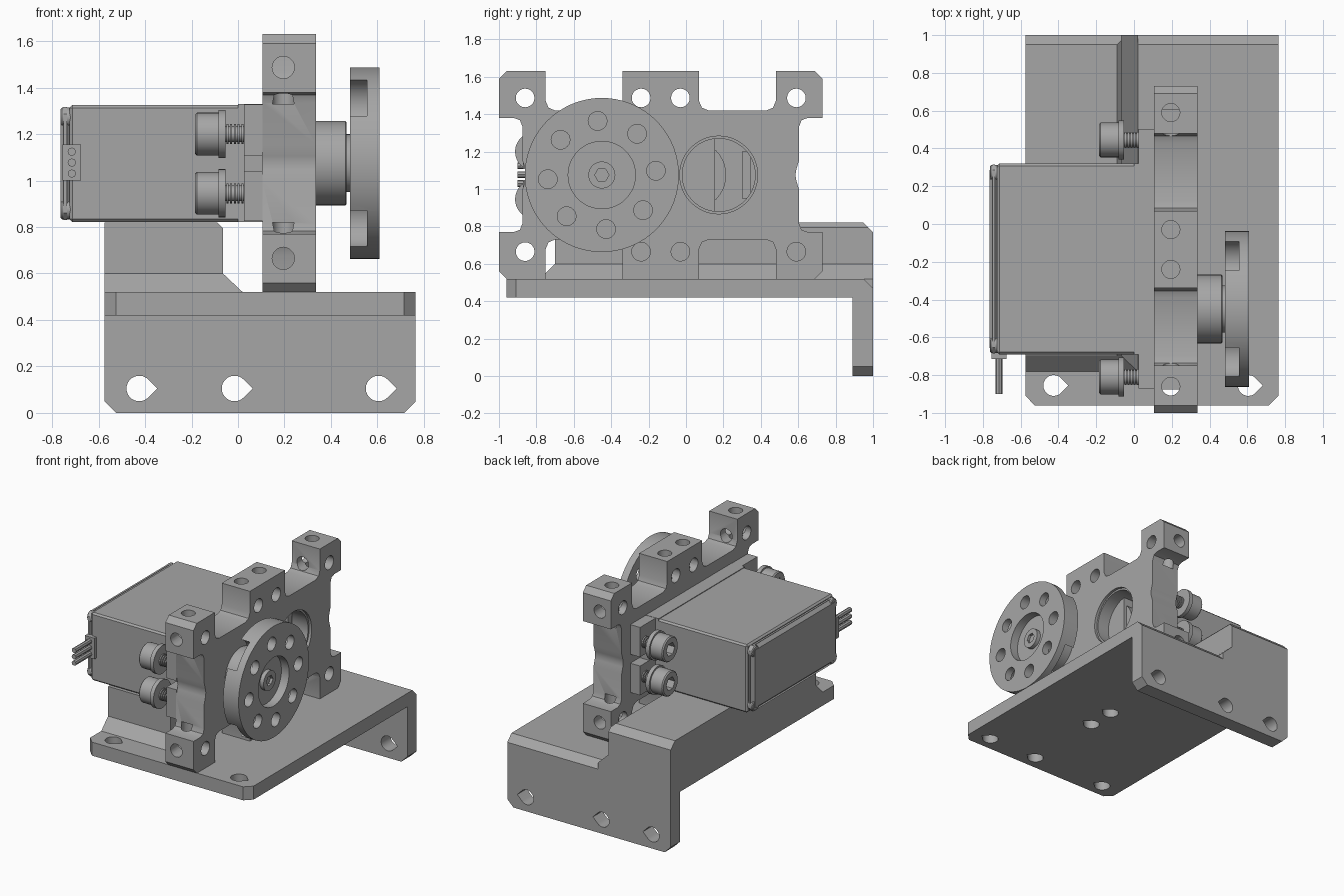
import bpy, bmesh, math
from mathutils import Vector

if "Cube" in bpy.data.objects:
    bpy.data.objects.remove(bpy.data.objects["Cube"])

GREY = (0.38, 0.38, 0.38, 1)
metal = bpy.data.materials.new("plain grey")
metal.use_nodes = True
metal.diffuse_color = GREY
metal.node_tree.nodes["Principled BSDF"].inputs["Base Color"].default_value = GREY


def place(axis, u, v, w):
    """Section coordinates (u, v) at depth w along an axis."""
    return {"X": Vector((w, u, v)), "Y": Vector((u, w, v)), "Z": Vector((u, v, w))}[axis]


def add_prism(bm, pts, axis, a, b):
    low = [bm.verts.new(place(axis, u, v, a)) for u, v in pts]
    high = [bm.verts.new(place(axis, u, v, b)) for u, v in pts]
    bm.faces.new(low)
    bm.faces.new(high)
    for i in range(len(pts)):
        j = (i + 1) % len(pts)
        bm.faces.new((low[i], low[j], high[j], high[i]))


def circle(u, v, r, n=32):
    return [(u + r * math.cos(math.tau * i / n), v + r * math.sin(math.tau * i / n))
            for i in range(n)]


def rect(u0, u1, v0, v1):
    return [(u0, v0), (u1, v0), (u1, v1), (u0, v1)]


def teardrop(u, v, r=0.055):
    arc = [math.radians(45 + 270 * i / 20) for i in range(21)]
    return [(u + r * math.cos(t), v + r * math.sin(t)) for t in arc] + [(u + r * 1.41, v)]


def solid(name, sections, axis, a, b, bevel=0, bevel_rule=None):
    """One object made of one or more extruded sections."""
    bm = bmesh.new()
    for pts in sections:
        add_prism(bm, pts, axis, a, b)
    bmesh.ops.recalc_face_normals(bm, faces=bm.faces)
    if bevel:
        edges = [e for e in bm.edges if bevel_rule is None or
                 all(bevel_rule(v.co) for v in e.verts)]
        bmesh.ops.bevel(bm, geom=edges, offset=bevel, segments=1, affect="EDGES")
    mesh = bpy.data.meshes.new(name)
    bm.to_mesh(mesh)
    bm.free()
    mesh.materials.append(metal)
    obj = bpy.data.objects.new(name, mesh)
    bpy.context.collection.objects.link(obj)
    smooth(obj)
    return obj


def smooth(obj):
    for p in obj.data.polygons:
        p.use_smooth = True
    obj.data.set_sharp_from_angle(angle=math.radians(28))


def box(name, x, y, z, bevel=0):
    return solid(name, [rect(*x, *y)], "Z", *z, bevel=bevel)


def combine(obj, cutter, operation="DIFFERENCE"):
    """Apply a boolean and throw the helper away."""
    cutter.hide_render = True
    mod = obj.modifiers.new("cut", "BOOLEAN")
    mod.object, mod.operation, mod.solver = cutter, operation, "EXACT"
    bpy.context.view_layer.update()
    deps = bpy.context.evaluated_depsgraph_get()
    mesh = bpy.data.meshes.new_from_object(obj.evaluated_get(deps))
    obj.modifiers.clear()
    obj.data = mesh
    bpy.data.objects.remove(cutter)
    smooth(obj)


def cut(obj, sections, axis, a, b):
    combine(obj, solid("cutter", sections, axis, a, b))


# Base plate with rear flange
L, R = -0.575, 0.765
base = solid("base_bracket", [[(-0.96, 0.42), (-0.96, 0.52), (0.95, 0.52), (1, 0.47),
                               (1, 0), (0.89, 0), (0.89, 0.42)]], "X", L, R)
bm = bmesh.new()
bm.from_mesh(base.data)
corners = [e for e in bm.edges if abs(e.verts[0].co.x - e.verts[1].co.x) < 0.001 and
           (all(v.co.y < -0.95 for v in e.verts) or all(v.co.z < 0.01 for v in e.verts))]
bmesh.ops.bevel(bm, geom=corners, offset=0.05, segments=1, affect="EDGES")
bm.to_mesh(base.data)
bm.free()
cut(base, [teardrop(x, 0.105) for x in (-0.425, -0.015, 0.605)], "Y", 0.8, 1.1)
cut(base, [teardrop(-0.425, -0.855), teardrop(0.605, -0.855)]
    + [teardrop(0.19, y) for y in (-0.855, -0.24, -0.03)], "Z", 0.35, 0.6)

# Riser under the motor, with sloped feet
riser = solid("riser", [[(-0.78, 0.52), (-0.70, 0.60), (-0.70, 0.82), (0.95, 0.82),
                         (1, 0.77), (1, 0.46), (0.9, 0.46), (0.9, 0.52)]], "X", L, 0.02)
combine(riser, solid("section", [[(L - 0.1, 0.4), (0.02, 0.4), (0.02, 0.52), (-0.065, 0.60),
                                  (-0.065, 0.795), (-0.09, 0.82), (-0.09, 0.9),
                                  (L - 0.1, 0.9)]], "Y", -1.2, 1.2), "INTERSECT")

# Mounting frame: quarter outline mirrored twice
CY, CZ = -0.135, 1.075
quarter = [(0.72, 0), (0.725, 0.03), (0.74, 0.08), (0.74, 0.26), (0.753, 0.293), (0.785, 0.305),
           (0.865, 0.305), (0.865, 0.515), (0.825, 0.555), (0.615, 0.555), (0.615, 0.395),
           (0.6, 0.36), (0.565, 0.345), (0.255, 0.345), (0.22, 0.36), (0.205, 0.395),
           (0.205, 0.555)]
half = quarter + [(-u, v) for u, v in reversed(quarter)]
outline = half + [(u, -v) for u, v in reversed(half[1:-1])]
frame = solid("mounting_frame", [[(CY + u, CZ + v) for u, v in outline]], "X", 0.105, 0.335)
hole_y = [CY + s * d for d in (0.725, 0.105) for s in (-1, 1)]
hole_z = (0.665, 1.487)
cut(frame, [circle(y, z, 0.05, 20) for y in hole_y for z in hole_z], "X", 0, 0.5)
for low, high in ((0.4, 0.82), (1.33, 1.8)):
    cut(frame, [circle(0.195, y, 0.048, 20) for y in hole_y], "Z", low, high)
for low, high in ((-1.1, -0.7), (0.42, 0.9)):
    cut(frame, [circle(0.195, z, 0.048, 20) for z in hole_z], "Y", low, high)
cut(frame, [circle(0.175, CZ, 0.195, 48)], "X", 0, 0.5)
cut(frame, [circle(0.175, CZ, 0.208, 48)], "X", 0.315, 0.5)

# Motor body, seen again through the round window
box("motor_body", (-0.725, 0.03), (-0.69, 0.32), (0.822, 1.325), 0.012)
box("motor_rear_cover", (-0.765, -0.72), (-0.685, 0.315), (0.83, 1.317), 0.03)
box("motor_front_cover", (0.0, 0.11), (-0.69, 0.32), (0.822, 1.33))
box("gear_housing", (0.1, 0.22), (-0.06, 0.155), (0.86, 1.29))
solid("gear_dome", [circle(0.03, CZ, 0.185, 40)], "X", 0.1, 0.2)
box("window_rib", (0.1, 0.2), (0.3, 0.345), (0.95, 1.2))
for y in (-0.64, 0.27):
    for z in (0.875, 1.272):
        solid("cover_screw", [circle(y, z, 0.042, 20)], "X", -0.763, -0.7, 0.006,
              lambda c: c.x < -0.75)

# Mounting ears with their slots
for inner, outer in ((-0.69, -0.872), (0.32, 0.502)):
    lo, hi = sorted((inner, outer))
    ear = box("mounting_ear", (0.025, 0.105), (lo, hi), (0.825, 1.328))
    lo, hi = sorted((outer - (inner - outer) * 0.2, inner + (outer - inner) * 0.4))
    cut(ear, [rect(lo, hi, 1.042, 1.108)], "X", 0, 0.2)

# Socket screws, washers and threads
for y in (-0.81, 0.445):
    for z in (0.945, 1.2):
        head = solid("screw_head", [circle(y, z, 0.092)], "X", -0.185, -0.083, 0.008,
                     lambda c: c.x < -0.15)
        cut(head, [circle(y, z, 0.05, 6)], "X", -0.3, -0.13)
        solid("washer", [circle(y, z, 0.104)], "X", -0.083, -0.053)
        solid("screw_shank", [circle(y, z, 0.034, 20)], "X", -0.06, 0.05)
        for i in range(5):
            x = -0.05 + i * 0.016
            solid("screw_thread", [circle(y, z, 0.043, 20)], "X", x, x + 0.009)

# Cable socket and three wires
box("cable_socket", (-0.755, -0.675), (-0.715, -0.68), (1.0, 1.155))
for z in (1.03, 1.077, 1.124):
    solid("wire", [circle(-0.715, z, 0.018, 8)], "Y", -0.9, -0.7)

# Output hub and round horn
SY = -0.45
solid("output_hub", [circle(SY, CZ, 0.182, 48)], "X", 0.33, 0.468, 0.006, lambda c: c.x > 0.4)
solid("hub_neck", [circle(SY, CZ, 0.125, 40)], "X", 0.46, 0.49)
horn = solid("output_horn", [circle(SY, CZ, 0.412, 72)], "X", 0.482, 0.608)


def ring(radius, count, start, hole):
    return [circle(SY + radius * math.cos(t), CZ + radius * math.sin(t), hole, 24)
            for t in (math.radians(start + 360 * i / count) for i in range(count))]


cut(horn, ring(0.35, 4, 45, 0.12), "X", 0.4, 0.555)
cut(horn, ring(0.29, 8, 4.5, 0.05), "X", 0.4, 0.7)
cut(horn, [circle(SY, CZ, 0.18, 48)], "X", 0.545, 0.7)
screw = solid("horn_screw", [circle(SY, CZ, 0.072)], "X", 0.53, 0.575)
cut(screw, [circle(SY, CZ, 0.038, 6)], "X", 0.555, 0.7)
